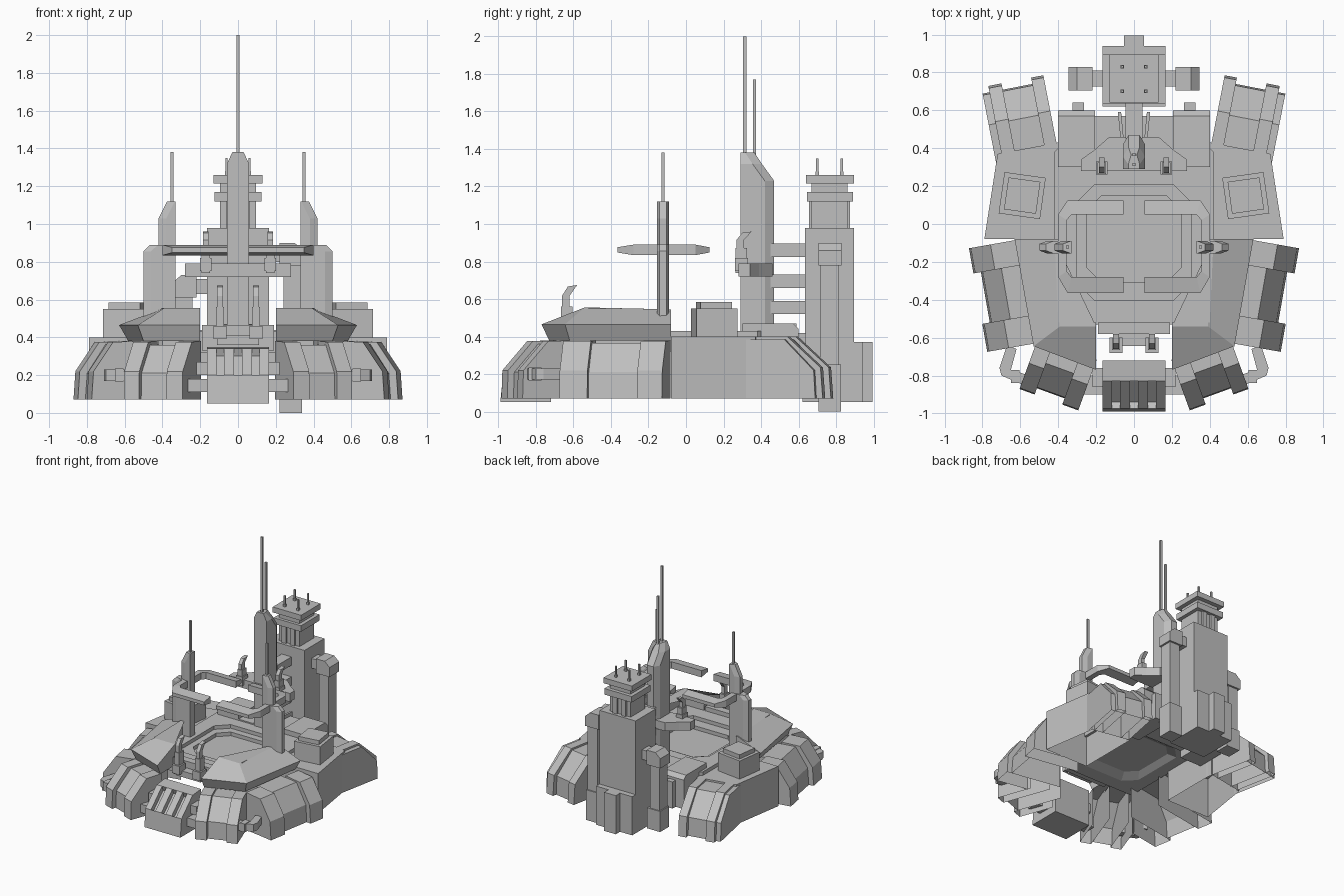
import bpy, bmesh, math

gray = bpy.data.materials.new("light_gray")
gray.diffuse_color = (0.52, 0.52, 0.52, 1)


def make(name, verts, faces, mirror=False):
    bm = bmesh.new()
    vs = [bm.verts.new(v) for v in verts]
    for f in faces:
        bm.faces.new([vs[i] for i in f])
    bmesh.ops.recalc_face_normals(bm, faces=bm.faces)
    me = bpy.data.meshes.new(name)
    bm.to_mesh(me)
    bm.free()
    me.materials.append(gray)
    ob = bpy.data.objects.new(name, me)
    bpy.context.collection.objects.link(ob)
    if mirror:
        ob.modifiers.new("mirror", 'MIRROR')
    return ob


def loft(name, rings, mirror=False, bottom=True):
    """Skin equal-length rings of 3D points and cap the ends."""
    n = len(rings[0])
    faces = [[r * n + i, r * n + (i + 1) % n, (r + 1) * n + (i + 1) % n, (r + 1) * n + i]
             for r in range(len(rings) - 1) for i in range(n)]
    faces.append([(len(rings) - 1) * n + i for i in range(n)])
    if bottom:
        faces.append(list(range(n))[::-1])
    return make(name, [p for r in rings for p in r], faces, mirror)


def box(name, x0, x1, y0, y1, z0, z1, mirror=False):
    q = [(x0, y0), (x1, y0), (x1, y1), (x0, y1)]
    return loft(name, [[(x, y, z) for x, y in q] for z in (z0, z1)], mirror)


def slab(name, pts, z0, z1, mirror=False, bottom=True):
    return loft(name, [[(x, y, z) for x, y in pts] for z in (z0, z1)], mirror, bottom)


def side_profile(name, pts, x0, x1, mirror=False):
    return loft(name, [[(x, y, z) for y, z in pts] for x in (x0, x1)], mirror)


def front_profile(name, pts, y0, y1, mirror=False):
    return loft(name, [[(x, y, z) for x, z in pts] for y in (y0, y1)], mirror)


def leg(name, deg, t0, t1, prof):
    """Hollow armour shell: (outward, z) profile swept sideways from t0 to t1."""
    c, s = math.cos(math.radians(deg)), math.sin(math.radians(deg))
    pts = prof + [(prof[0][0], prof[-1][1])]
    n = len(pts)
    verts = [(r * c - t * s, r * s + t * c, z) for t in (t0, t1) for r, z in pts]
    faces = [[i, i + 1, n + i + 1, n + i] for i in range(n - 2)]
    faces += [list(range(n)), list(range(n, 2 * n))]
    return make(name, verts, faces, True)


# Foot armour: bodies and raised ribs around the base
front = [(0.62, 0.36), (0.85, 0.36), (0.985, 0.21), (0.99, 0.07)]
front_rib = [(0.74, 0.38), (0.88, 0.375), (1.02, 0.22), (1.025, 0.07)]
leg("front_foot", -70, 0.03, 0.185, front)
leg("front_foot_inner_rib", -70, -0.06, 0.03, front_rib)
leg("front_foot_outer_rib", -70, 0.185, 0.27, front_rib)
side = [(0.42, 0.365), (0.73, 0.365), (0.83, 0.21), (0.84, 0.07)]
side_rib = [(0.615, 0.38), (0.765, 0.375), (0.87, 0.22), (0.88, 0.07)]
leg("side_foot", -10, -0.38, -0.11, side)
leg("side_foot_front_rib", -10, -0.53, -0.38, side_rib)
leg("side_foot_rear_rib", -10, -0.11, 0.025, side_rib)
rear = [(0.44, 0.385), (0.66, 0.385), (0.82, 0.22), (0.828, 0.07)]
rear_rib = [(0.49, 0.40), (0.67, 0.40), (0.85, 0.235), (0.862, 0.07)]
leg("rear_foot", 79, -0.653, -0.32, rear)
leg("rear_foot_inner_rib", 79, -0.386, -0.32, rear_rib)
leg("rear_foot_outer_rib", 79, -0.616, -0.545, rear_rib)

# Side hull blocks with turret boxes on top
slab("side_hull", [(0.40, -0.08), (0.79, -0.08), (0.72, 0.37), (0.40, 0.43)], 0.07, 0.40, True, False)


def turned(h, z):
    a = math.radians(8)
    return [(0.59 + u * h * math.cos(a) - v * h * math.sin(a),
             0.15 + u * h * math.sin(a) + v * h * math.cos(a), z)
            for u, v in ((-1, -1), (1, -1), (1, 1), (-1, 1))]


loft("side_turret_box", [turned(0.11, 0.39), turned(0.11, 0.55), turned(0.085, 0.55), turned(0.085, 0.585)], True)

# Landing deck with a sunken octagonal pad, hollow underneath


def octagon(hx, y0, y1, c, z):
    return [(-hx + c, y0, z), (hx - c, y0, z), (hx, y0 + c, z), (hx, y1 - c, z),
            (hx - c, y1, z), (-hx + c, y1, z), (-hx, y1 - c, z), (-hx, y0 + c, z)]


loft("landing_deck", [octagon(0.26, -0.33, 0.16, 0.08, 0.35), octagon(0.31, -0.41, 0.215, 0.09, 0.32),
                      octagon(0.42, -0.53, 0.40, 0.02, 0.32), octagon(0.42, -0.53, 0.40, 0.02, 0.43),
                      octagon(0.30, -0.40, 0.205, 0.09, 0.43), octagon(0.30, -0.40, 0.205, 0.09, 0.40),
                      octagon(0.25, -0.31, 0.15, 0.08, 0.40), octagon(0.25, -0.31, 0.15, 0.08, 0.37)])

# Sloped armour over the front corners
loft("corner_armour", [
    [(0.20, -0.52, 0.38), (0.20, -0.73, 0.38), (0.50, -0.62, 0.38), (0.58, -0.08, 0.38), (0.40, -0.08, 0.38), (0.40, -0.52, 0.38)],
    [(0.20, -0.52, 0.465), (0.20, -0.77, 0.465), (0.53, -0.645, 0.465), (0.63, -0.08, 0.465), (0.40, -0.08, 0.465), (0.40, -0.52, 0.465)],
    [(0.20, -0.52, 0.555), (0.20, -0.54, 0.555), (0.39, -0.54, 0.555), (0.42, -0.08, 0.545), (0.40, -0.08, 0.545), (0.40, -0.52, 0.555)],
], True)

# Front gate with three slots, cut strip by strip
solid = [(-0.72, 0.05), (-0.99, 0.05), (-0.975, 0.20), (-0.83, 0.34), (-0.72, 0.35)]
slot = [(-0.72, 0.05), (-0.99, 0.05), (-0.975, 0.20), (-0.94, 0.18), (-0.815, 0.30), (-0.83, 0.34), (-0.72, 0.35)]
edges = [-0.165, -0.115, -0.075, -0.02, 0.02, 0.075, 0.115, 0.165]
for i in range(7):
    side_profile("front_gate_strip", slot if i % 2 else solid, edges[i], edges[i + 1])
box("gate_lower_strut", 0.16, 0.28, -0.90, -0.80, 0.11, 0.18, True)
box("gate_upper_strut", 0.16, 0.22, -0.86, -0.76, 0.20, 0.27, True)
box("deck_front_step", -0.19, 0.19, -0.58, -0.52, 0.33, 0.465)
box("deck_front_ledge", -0.11, 0.11, -0.645, -0.58, 0.36, 0.41)

# Elbow pipes between front and side feet
slab("elbow_pipe", [(0.56, -0.86), (0.70, -0.80), (0.71, -0.76), (0.67, -0.64), (0.62, -0.66),
                    (0.65, -0.77), (0.55, -0.80)], 0.17, 0.23, True)
box("elbow_collar", 0.605, 0.65, -0.84, -0.77, 0.165, 0.235, True)

# Clamp arms, used at the deck edge and on the mast crossbar


def clamp(name, x, y, z, h):
    box(name + "_post", x - 0.022, x + 0.022, y - 0.035, y + 0.025, z, z + h * 0.6, True)
    side_profile(name + "_claw", [(y - 0.03, z + h * 0.5), (y + 0.01, z + h * 0.5), (y + 0.01, z + h * 0.8),
                                  (y + 0.05, z + h), (y + 0.0, z + h * 0.97), (y - 0.03, z + h * 0.8)],
                 x - 0.015, x + 0.015, True)


clamp("deck_clamp", 0.095, -0.63, 0.39, 0.285)
box("deck_clamp_foot", 0.06, 0.13, -0.68, -0.60, 0.39, 0.46, True)
clamp("mast_clamp", 0.17, 0.30, 0.74, 0.22)

# Side pylons with tapered outer edge, and their antennas
loft("side_pylon", [[(0.33, -0.155, z), (x - 0.04, -0.155, z), (x, -0.14, z),
                     (x, -0.105, z), (x - 0.04, -0.09, z), (0.33, -0.09, z)]
                    for z, x in ((0.38, 0.50), (0.855, 0.50), (0.89, 0.465), (0.89, 0.42), (1.03, 0.42), (1.12, 0.375))], True)
box("pylon_antenna", 0.342, 0.358, -0.13, -0.114, 1.10, 1.38, True)

# C-shaped docking brackets with thinned outer ends
outer = [(0.055, 0.125), (0.35, 0.125), (0.40, 0.05), (0.40, -0.28), (0.35, -0.365), (0.055, -0.365)]
inner = [(0.055, 0.05), (0.33, 0.05), (0.355, 0.02), (0.355, -0.25), (0.33, -0.28), (0.055, -0.28)]
rings = []
for (ox, oy), (ix, iy) in zip(outer, inner):
    h = 0.014 if abs(oy + 0.12) > 0.2 else 0.028
    rings.append([(ox, oy, 0.862 - h), (ox, oy, 0.862 + h), (ix, iy, 0.89), (ix, iy, 0.834)])
loft("docking_bracket", rings, True)

# Central mast with crossbar and antennas
loft("mast", [[(-w, y, z), (w, y, z), (w, b - 0.05, z), (w * 0.5, b, z), (-w * 0.5, b, z), (-w, b - 0.05, z)]
              for w, y, b, z in ((0.058, 0.29, 0.47, 0.38), (0.058, 0.29, 0.47, 1.23),
                                 (0.058, 0.29, 0.405, 1.32), (0.03, 0.29, 0.365, 1.38))])
box("tall_antenna", -0.009, 0.009, 0.305, 0.323, 1.36, 2.0)
box("short_antenna", -0.008, 0.008, 0.358, 0.374, 1.32, 1.77)
slab("mast_crossbar", [(-0.28, 0.28), (0.28, 0.28), (0.28, 0.34), (0.21, 0.39), (0.13, 0.46),
                       (-0.13, 0.46), (-0.21, 0.39), (-0.28, 0.34)], 0.72, 0.79)
box("crossbar_socket", 0.14, 0.20, 0.26, 0.33, 0.75, 0.82, True)
slab("mast_fin", [(0.058, 0.32), (0.085, 0.59), (0.068, 0.59), (0.05, 0.40)], 0.38, 0.47, True)
for z in (0.52, 0.66, 0.825):
    box("mast_link_beam", -0.045, 0.045, 0.45, 0.66, z, z + 0.07)

# Rear machinery blocks
side_profile("rear_block", [(0.30, 0.20), (0.60, 0.20), (0.60, 0.44), (0.57, 0.47), (0.30, 0.47)], 0.205, 0.40, True)
box("rear_block_lug", 0.265, 0.325, 0.59, 0.64, 0.20, 0.42, True)
box("rear_core", -0.205, 0.205, 0.30, 0.57, 0.26, 0.44)

# Rear control tower with stacked caps and rods
box("tower_body", -0.165, 0.165, 0.635, 0.895, 0.05, 0.98)
box("tower_buttress", -0.165, 0.165, 0.62, 0.94, 0.05, 0.37)
box("tower_tail", -0.053, 0.053, 0.93, 0.995, 0.05, 0.37)
box("tower_neck", -0.095, 0.095, 0.67, 0.86, 0.97, 1.22)
box("tower_neck_column", 0.02, 0.06, 0.655, 0.875, 0.97, 1.12, True)
box("tower_lower_cap", -0.125, 0.125, 0.645, 0.89, 1.12, 1.17)
box("tower_upper_cap", -0.13, 0.13, 0.64, 0.895, 1.215, 1.26)
for y in (0.70, 0.83):
    box("roof_rod", 0.055, 0.067, y - 0.006, y + 0.006, 1.25, 1.35, True)
    box("roof_rod_base", 0.052, 0.070, y - 0.009, y + 0.009, 1.25, 1.28, True)

# Tower side pipes, uneven in height
for name, s, z0, z1 in (("tall", 1, 0.0, 0.90), ("short", -1, 0.08, 0.73)):
    a, b = sorted((s * 0.23, s * 0.34))
    box(name + "_pipe_shaft", a + 0.01, b - 0.01, 0.715, 0.815, z0, z1 - 0.1)
    front_profile(name + "_pipe_head", [(s * 0.22, z1 - 0.12), (s * 0.345, z1 - 0.12), (s * 0.345, z1 - 0.04),
                                        (s * 0.30, z1), (s * 0.22, z1)], 0.705, 0.83)
    a, b = sorted((s * 0.15, s * 0.24))
    box(name + "_pipe_arm", a, b, 0.725, 0.81, z1 - 0.10, z1 - 0.02)
    box(name + "_pipe_foot", min(s * 0.22, s * 0.34), max(s * 0.22, s * 0.34), 0.705, 0.825, z0, 0.25)
